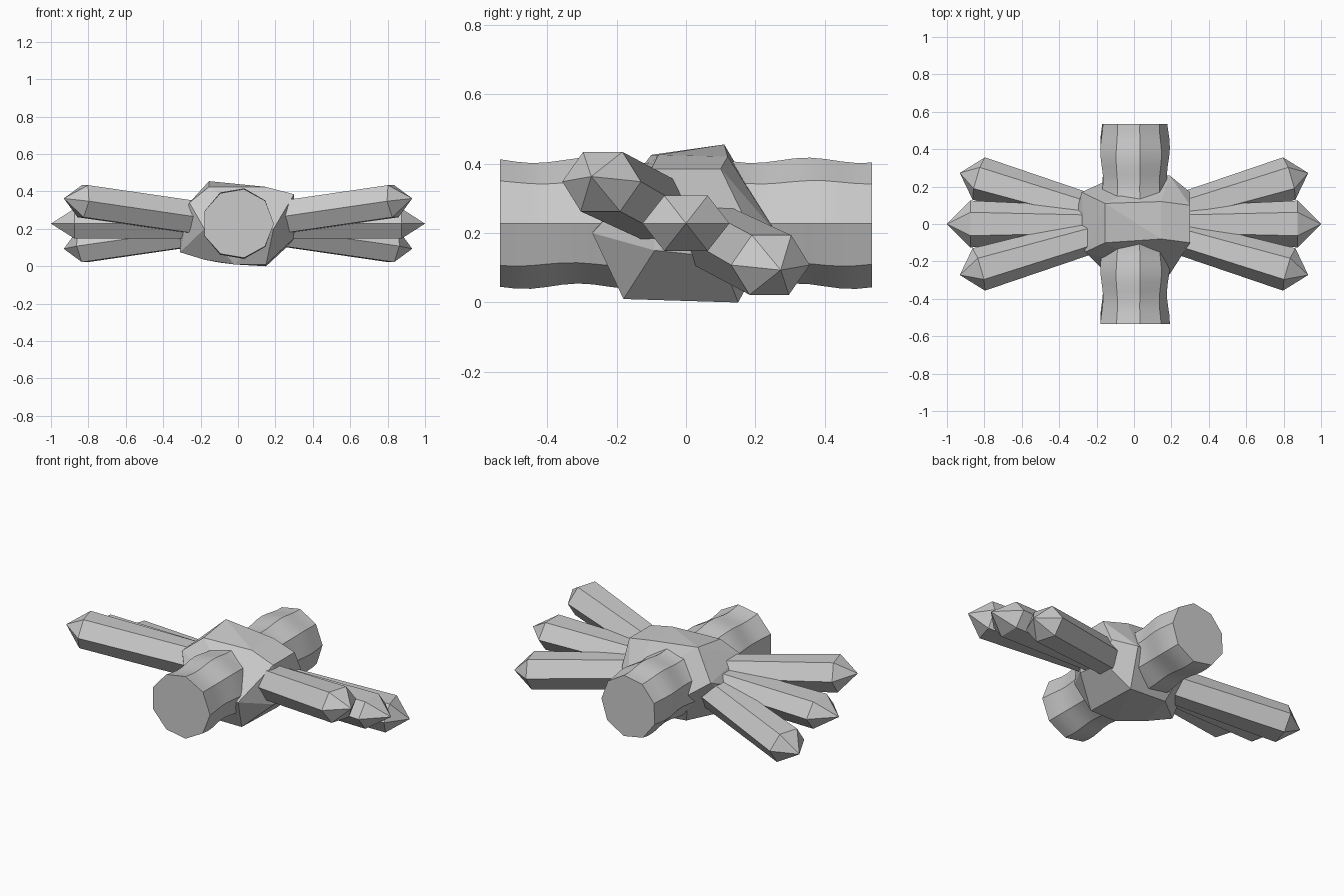
import bpy, bmesh
from math import sin, cos, pi, radians
from mathutils import Vector

cube = bpy.data.objects.get("Cube")
if cube:
    bpy.data.objects.remove(cube)

MID = Vector((0, 0, 0.228))

stone = bpy.data.materials.new("light_grey")
stone.use_nodes = True
grey = (0.6, 0.6, 0.6, 1)
stone.diffuse_color = grey
stone.node_tree.nodes["Principled BSDF"].inputs["Base Color"].default_value = grey


def finish(name, bm):
    bmesh.ops.recalc_face_normals(bm, faces=bm.faces[:])
    mesh = bpy.data.meshes.new(name)
    bm.to_mesh(mesh)
    bm.free()
    mesh.materials.append(stone)
    obj = bpy.data.objects.new(name, mesh)
    bpy.context.collection.objects.link(obj)
    return obj


def loft(bm, rings):
    """Skin equal-sized vertex rings with quads."""
    loops = [[bm.verts.new(p) for p in ring] for ring in rings]
    for a, b in zip(loops, loops[1:]):
        for i in range(len(a)):
            j = (i + 1) % len(a)
            bm.faces.new((a[i], a[j], b[j], b[i]))
    return loops


# Hexagonal crystals: slight flare outward, then a pointed tip
def crystal(name, aim, wide, tall, shoulder, tip):
    aim = Vector(aim).normalized()
    side = Vector((0, 0, 1)).cross(aim).normalized()
    up = aim.cross(side)
    rings = []
    for dist, flare in ((0.1, 0.72), (shoulder, 1)):
        rings.append([MID + aim * dist
                      + side * wide * flare * cos(k * pi / 3)
                      + up * tall * sin(k * pi / 3) for k in range(6)])
    bm = bmesh.new()
    base, rim = loft(bm, rings)
    bm.faces.new(base)
    point = bm.verts.new(MID + aim * tip)
    for k in range(6):
        bm.faces.new((rim[k], rim[(k + 1) % 6], point))
    finish(name, bm)


for label, s in (("left", 1), ("right", -1)):
    crystal(label + "_middle_crystal", (s, 0, 0), 0.125, 0.092, 0.875, 1)
    crystal(label + "_front_crystal", (s * 0.83, -0.243, 0.12), 0.118, 0.1, 0.873, 0.98)
    crystal(label + "_back_crystal", (s * 0.83, 0.243, -0.12), 0.118, 0.1, 0.873, 0.98)

# Nine-sided rippled column running front to back
SIDES, STEPS, HALF = 9, 24, 0.535
rings = []
for n in range(STEPS + 1):
    y = HALF * (2 * n / STEPS - 1)
    ring = []
    for k in range(SIDES):
        a = 2 * pi * k / SIDES
        r = 0.184 + 0.008 * sin(20 * y + 1.3 * sin(a) - 0.4)
        ring.append(MID + Vector((r * cos(a), y, r * sin(a))))
    rings.append(ring)
bm = bmesh.new()
loops = loft(bm, rings)
bm.faces.new(loops[0])
bm.faces.new(loops[-1])
column = finish("rippled_column", bm)
bpy.ops.object.select_all(action="DESELECT")
column.select_set(True)
bpy.context.view_layer.objects.active = column
bpy.ops.object.shade_smooth_by_angle(angle=radians(25))

# Irregular faceted rock at the centre
corners = [
    (-.155, .11, .455), (-.155, -.1, .425), (.145, -.08, .425), (.145, .12, .42),
    (.3, .1, .385), (.3, -.1, .385), (.3, .17, .24), (.3, -.09, .15),
    (.19, .26, .2), (.19, -.27, .2), (-.18, -.23, .2), (-.17, .22, .22),
    (-.31, .05, .25), (-.31, -.05, .075), (-.28, .17, .3), (-.26, -.15, .34),
    (.15, .15, 0), (.15, -.18, .01), (-.02, -.18, .01), (-.18, -.1, .035),
    (-.1, .14, .02), (.29, .1, .13),
]
bm = bmesh.new()
for c in corners:
    bm.verts.new(c)
hull = bmesh.ops.convex_hull(bm, input=bm.verts[:])
loose = {v for v in hull["geom_interior"] + hull["geom_unused"]
         if isinstance(v, bmesh.types.BMVert)}
bmesh.ops.delete(bm, geom=list(loose), context="VERTS")
bmesh.ops.dissolve_limit(bm, angle_limit=radians(6), verts=bm.verts[:], edges=bm.edges[:])
finish("centre_rock", bm)
